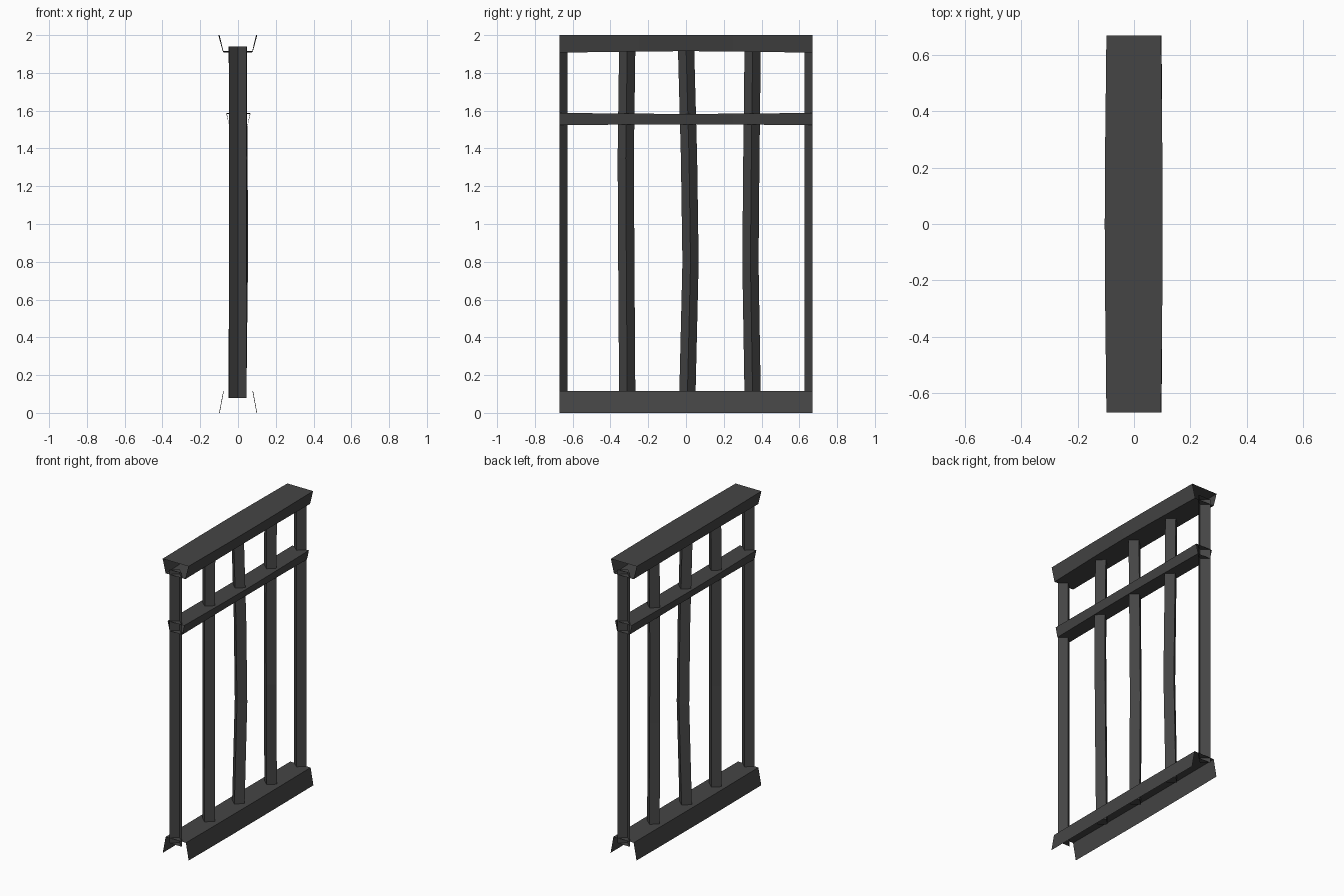
import bpy

if "Cube" in bpy.data.objects:
    bpy.data.objects.remove(bpy.data.objects["Cube"])

iron = bpy.data.materials.new("dark iron grey")
iron.diffuse_color = (0.06, 0.06, 0.06, 1)
iron.use_nodes = True
iron.node_tree.nodes["Principled BSDF"].inputs["Base Color"].default_value = iron.diffuse_color


def loft(name, rings, closed=True, cap=False):
    """Skin a list of equal-length point rings with flat quads."""
    n = len(rings[0])
    verts = [p for ring in rings for p in ring]
    faces = []
    for r in range(len(rings) - 1):
        for i in range(n if closed else n - 1):
            j = (i + 1) % n
            faces.append((r * n + i, r * n + j, (r + 1) * n + j, (r + 1) * n + i))
    if cap:
        faces.append(tuple(reversed(range(n))))
        faces.append(tuple(range((len(rings) - 1) * n, len(rings) * n)))
    mesh = bpy.data.meshes.new(name)
    mesh.from_pydata(verts, [], faces)
    mesh.materials.append(iron)
    obj = bpy.data.objects.new(name, mesh)
    bpy.context.collection.objects.link(obj)
    return obj


def rail(name, profile, warp, closed=True):
    """Open-ended rail along y; warp = (x widening, z shift of inner edge) mid-span."""
    rings = []
    for y, k in ((-0.67, 0), (-0.25, 0.8), (0, 1), (0.25, 0.8), (0.67, 0)):
        rings.append([(x + (warp[0] if x > 0 else -warp[0]) * k, y, z + dz * warp[1] * k)
                      for x, z, dz in profile])
    return loft(name, rings, closed)


# rails: (x, z, direction of the mid-span sag)
rail("top_rail", [(-0.098, 2.0, 0), (-0.075, 1.907, 1), (0.073, 1.907, 1), (0.096, 2.0, 0)],
     (0.006, 0.008))
rail("middle_rail", [(-0.06, 1.588, -1), (-0.046, 1.523, 1), (0.05, 1.523, 1), (0.064, 1.588, -1)],
     (0.002, 0.005))
# the bottom rail is open underneath
rail("bottom_rail", [(0.098, 0, 0), (0.077, 0.115, 0), (-0.075, 0.115, 0), (-0.097, 0, 0)],
     (0.003, 0.0), closed=False)

# bent diamond-section bars: y centres and x shifts at each height
heights = (0.08, 0.8, 1.35, 1.94)
bars = {
    "left_bar": ((-0.311, -0.316, -0.319, -0.311), (-0.004, 0.0, 0.002, 0.0)),
    "middle_bar": ((0.007, 0.024, 0.016, 0.0), (-0.003, 0.006, 0.004, -0.003)),
    "right_bar": ((0.353, 0.341, 0.346, 0.353), (-0.002, 0.004, 0.0, -0.002)),
}
for name, (ys, xs) in bars.items():
    rings = [[(x + 0.047, y, z), (x, y + 0.043, z), (x - 0.047, y, z), (x, y - 0.043, z)]
             for x, y, z in zip(xs, ys, heights)]
    loft(name, rings, cap=True)

# half bars at the two ends, open on the outer side
for side, name in ((-1, "front_end_bar"), (1, "back_end_bar")):
    section = [(0.046, 0.67), (0, 0.628), (-0.048, 0.67)]
    if side > 0:
        section.reverse()
    loft(name, [[(x, side * y, z) for x, y in section] for z in (0.08, 1.94)],
         closed=False, cap=True)
